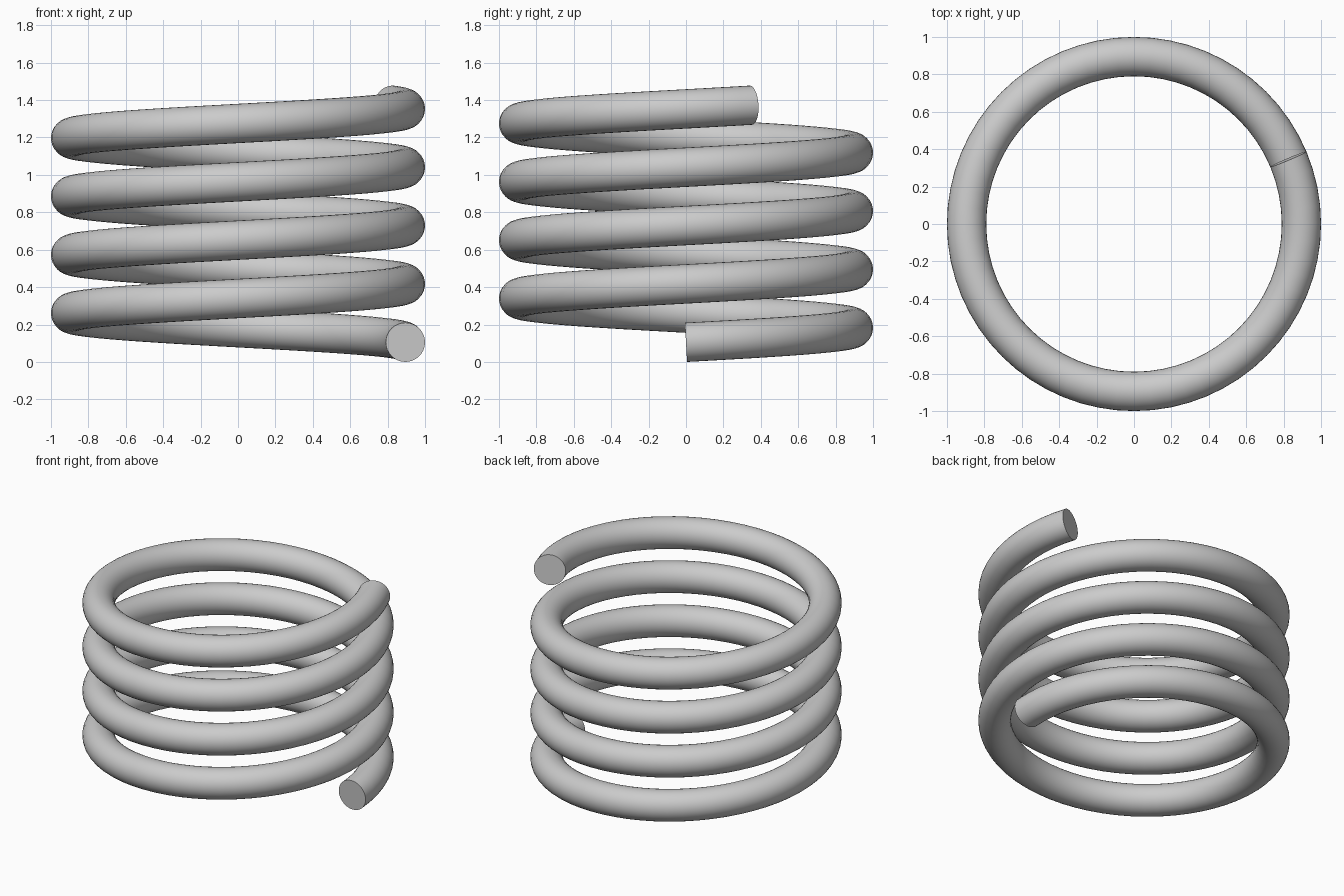
import bpy, bmesh
from math import sin, cos, pi, radians
from mathutils import Vector

cube = bpy.data.objects.get("Cube")
if cube:
    bpy.data.objects.remove(cube, do_unlink=True)

COIL_RADIUS = 0.895
WIRE_RADIUS = 0.105
PITCH = 0.312
SWEEP = 4 * 2 * pi + radians(22.8)
STEPS = 260
SIDES = 32

# Plain grey metal
grey = bpy.data.materials.new("grey_metal")
grey.use_nodes = True
colour = (0.6, 0.6, 0.6, 1)
grey.diffuse_color = colour
grey.node_tree.nodes["Principled BSDF"].inputs["Base Color"].default_value = colour

bm = bmesh.new()


def wire_ring(angle):
    """Circle of vertices square to the helix at the given angle."""
    outward = Vector((cos(angle), sin(angle), 0))
    rise = PITCH / (2 * pi)
    tangent = Vector((-sin(angle) * COIL_RADIUS, cos(angle) * COIL_RADIUS, rise)).normalized()
    upward = outward.cross(tangent)
    centre = outward * COIL_RADIUS + Vector((0, 0, WIRE_RADIUS + rise * angle))
    ring = []
    for i in range(SIDES):
        a = 2 * pi * i / SIDES
        ring.append(bm.verts.new(centre + WIRE_RADIUS * (cos(a) * outward + sin(a) * upward)))
    return ring


# Coiled wire swept along the helix
rings = [wire_ring(SWEEP * i / STEPS) for i in range(STEPS + 1)]
for a, b in zip(rings, rings[1:]):
    for i in range(SIDES):
        j = (i + 1) % SIDES
        bm.faces.new((a[i], a[j], b[j], b[i]))

# Flat cut ends
bm.faces.new(rings[0])
bm.faces.new(rings[-1])
bmesh.ops.recalc_face_normals(bm, faces=bm.faces)

mesh = bpy.data.meshes.new("spring_coil")
bm.to_mesh(mesh)
bm.free()
mesh.materials.append(grey)
spring = bpy.data.objects.new("spring_coil", mesh)
bpy.context.collection.objects.link(spring)

# Smooth wire with crisp end rims
bpy.ops.object.select_all(action="DESELECT")
spring.select_set(True)
bpy.context.view_layer.objects.active = spring
bpy.ops.object.shade_smooth_by_angle(angle=radians(40))
